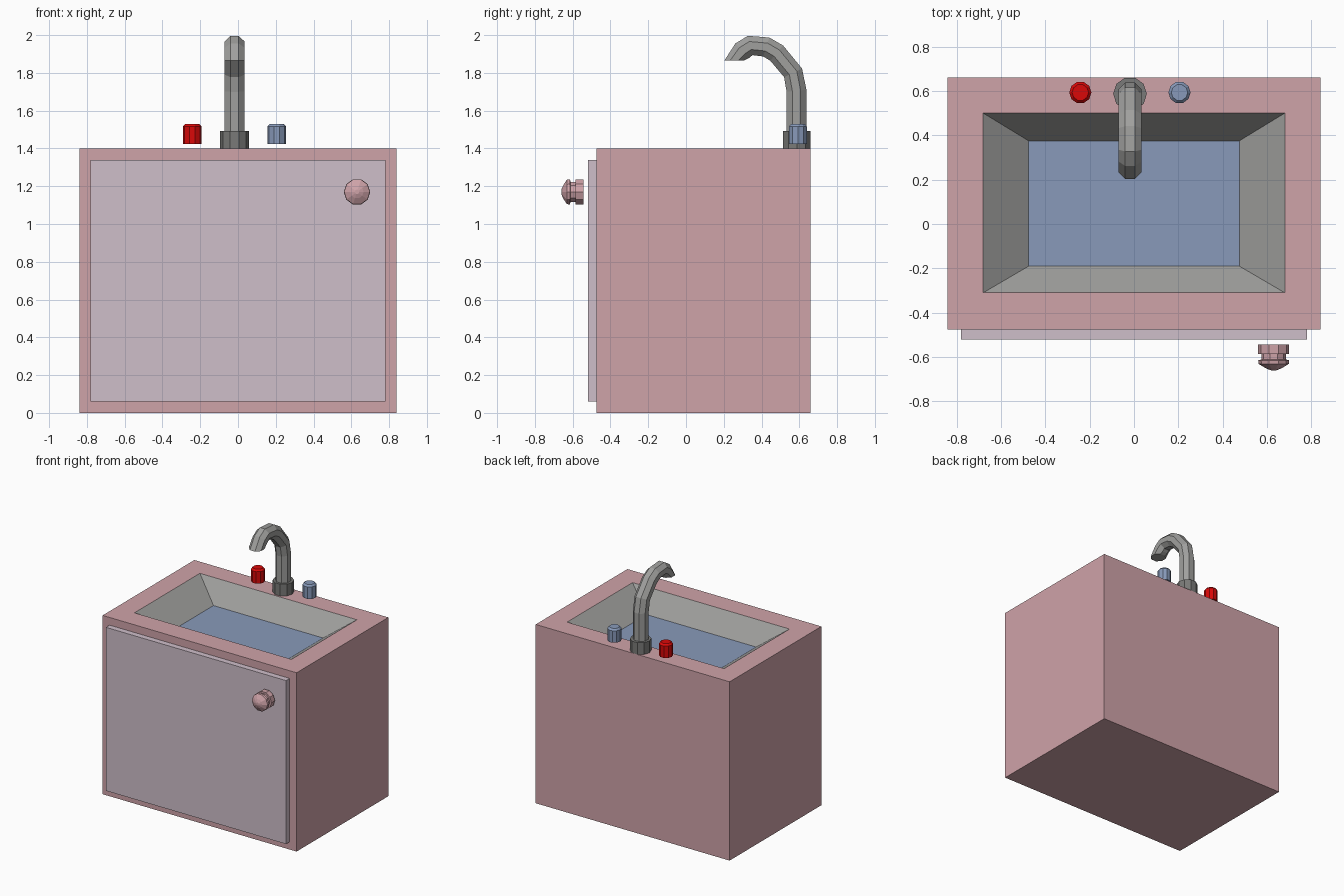
import bpy, bmesh, math
from mathutils import Vector, Matrix

if "Cube" in bpy.data.objects:
    bpy.data.objects.remove(bpy.data.objects["Cube"])


def material(name, r, g, b):
    m = bpy.data.materials.new(name)
    lin = lambda c: (c / 255 / 12.92) if c < 10 else ((c / 255 + 0.055) / 1.055) ** 2.4
    m.diffuse_color = (lin(r), lin(g), lin(b), 1)
    m.use_nodes = True
    m.node_tree.nodes["Principled BSDF"].inputs["Base Color"].default_value = m.diffuse_color
    return m


pink = material("dusty pink", 207, 163, 169)
lilac = material("pale lilac", 207, 191, 202)
grey = material("steel grey", 160, 160, 158)
dark = material("dark grey", 122, 122, 120)
blue = material("water blue", 136, 154, 186)
red = material("tap red", 218, 8, 8)


def finish(name, bm, *mats):
    bmesh.ops.recalc_face_normals(bm, faces=bm.faces)
    me = bpy.data.meshes.new(name)
    bm.to_mesh(me)
    bm.free()
    for m in mats:
        me.materials.append(m)
    ob = bpy.data.objects.new(name, me)
    bpy.context.collection.objects.link(ob)
    return ob


def loft(rings):
    """Skin a list of point rings and cap both ends."""
    bm = bmesh.new()
    loops = [[bm.verts.new(p) for p in ring] for ring in rings]
    n = len(loops[0])
    for a, b in zip(loops, loops[1:]):
        for i in range(n):
            j = (i + 1) % n
            bm.faces.new((a[i], a[j], b[j], b[i]))
    bm.faces.new(loops[0])
    bm.faces.new(loops[-1])
    return bm


def rect(x0, x1, y0, y1, z):
    return [(x0, y0, z), (x1, y0, z), (x1, y1, z), (x0, y1, z)]


def lathe(name, profile, place, mat, sides=10):
    """Turn (radius, height) pairs around local z, then place the part."""
    rings = [[place @ Vector((r * math.cos(2 * math.pi * i / sides),
                              r * math.sin(2 * math.pi * i / sides), h))
              for i in range(sides)] for r, h in profile]
    return finish(name, loft(rings), mat)


# Cabinet with sunken basin: outer box, rim, sloping walls, water
bm = loft([rect(-0.84, 0.84, -0.475, 0.66, 0),
           rect(-0.84, 0.84, -0.475, 0.66, 1.4),
           rect(-0.68, 0.68, -0.31, 0.50, 1.4),
           rect(-0.475, 0.475, -0.19, 0.375, 1.25)])
for f in bm.faces:
    zs = [v.co.z for v in f.verts]
    if min(zs) > 1.2 and max(zs) < 1.3:
        f.material_index = 2
    elif min(zs) > 1.2 and min(zs) < 1.3:
        f.material_index = 1
finish("cabinet_and_basin", bm, pink, grey, blue)

# Door panel
finish("door", loft([rect(-0.78, 0.78, -0.52, -0.475, 0.06),
                     rect(-0.78, 0.78, -0.52, -0.475, 1.34)]), lilac)

# Door knob, turned to face the front
lathe("door_knob", [(0.07, 0), (0.07, 0.043), (0.056, 0.043), (0.056, 0.068),
                    (0.07, 0.072), (0.068, 0.088), (0.035, 0.108), (0.012, 0.117)],
      Matrix.Translation((0.63, -0.543, 1.17)) @ Matrix.Rotation(math.pi / 2, 4, 'X'), pink)

# Hot and cold tap handles
for name, x, mat in (("hot_tap", -0.242, red), ("cold_tap", 0.205, blue)):
    lathe(name, [(0.05, 0), (0.05, 0.093), (0.037, 0.107)],
          Matrix.Translation((x, 0.593, 1.423)), mat)

# Spout collar
lathe("spout_base", [(0.076, 0), (0.076, 0.092)],
      Matrix.Translation((-0.018, 0.587, 1.4)), dark)

# Curved spout: octagonal section swept along a path in the yz plane
path = [Vector((-0.018, y, z)) for y, z in
        ((0.585, 1.45), (0.585, 1.705), (0.567, 1.80), (0.48, 1.905),
         (0.425, 1.937), (0.34, 1.945), (0.297, 1.917), (0.256, 1.866))]
rings = []
for k, p in enumerate(path):
    if k in (0, len(path) - 1):
        side = Vector((0, 1 if k == 0 else -1, 0))    # level cut ends
    else:
        t = (p - path[k - 1]).normalized() + (path[k + 1] - p).normalized()
        side = Vector((0, t.z, -t.y)).normalized()
    ring = []
    for i in range(8):
        a = math.pi / 8 + i * math.pi / 4
        ring.append(p + Vector((0.057 * math.cos(a), 0, 0)) + side * 0.057 * math.sin(a))
    rings.append(ring)
finish("spout", loft(rings), grey)
